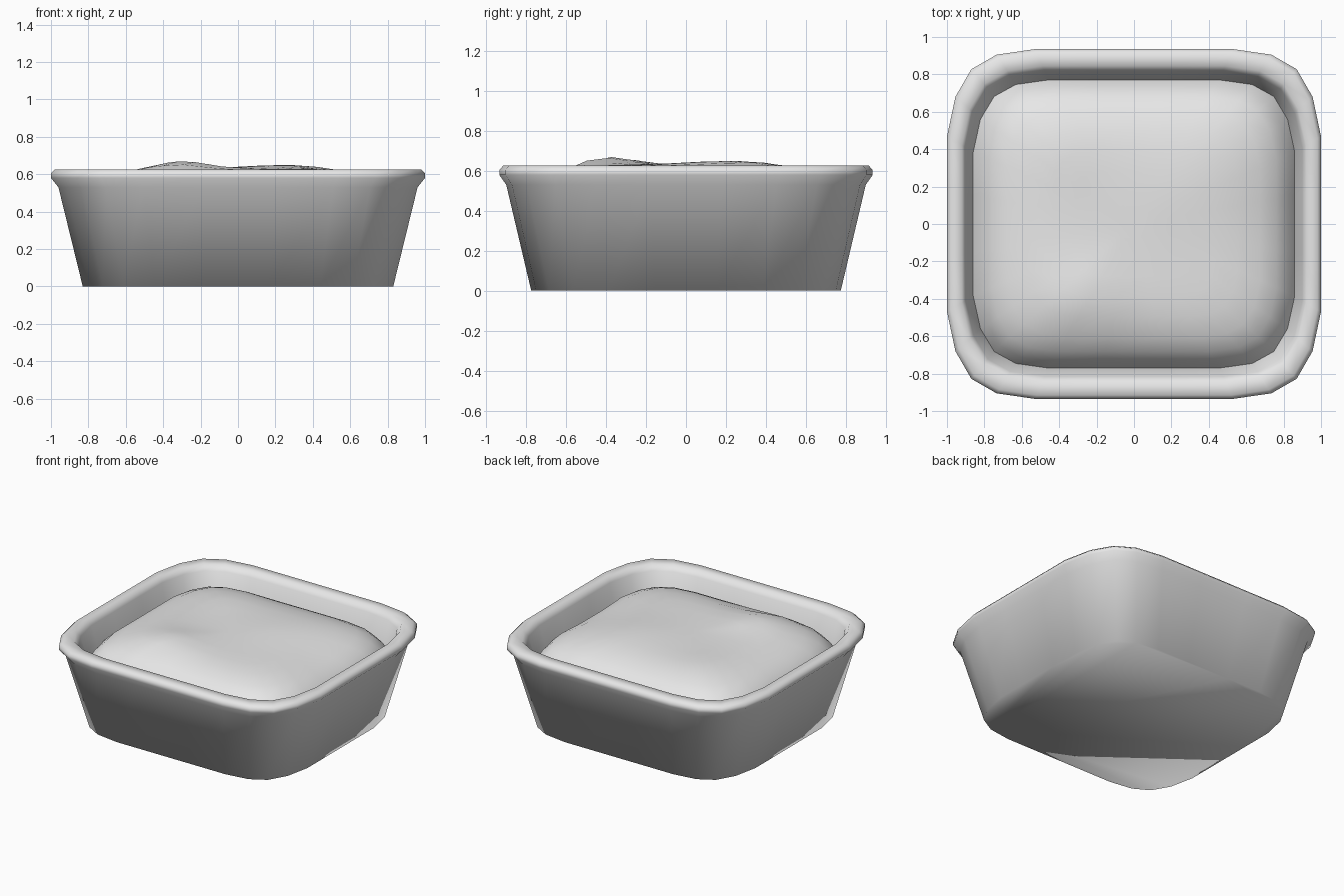
import bpy
import bmesh
import math

cube = bpy.data.objects.get("Cube")
if cube:
    bpy.data.objects.remove(cube)

grey = bpy.data.materials.new("light grey")
grey.use_nodes = True
grey.diffuse_color = (0.8, 0.8, 0.8, 1)
grey.node_tree.nodes["Principled BSDF"].inputs["Base Color"].default_value = (0.8, 0.8, 0.8, 1)

# Rounded-square outline: one corner, mirrored into four
CORNER = [(1, 0.2), (1, 0.5), (0.955, 0.727), (0.87, 0.885), (0.735, 0.968), (0.53, 1), (0.2, 1)]
flipped = [(-x, y) for x, y in reversed(CORNER)]
OUTLINE = CORNER + flipped
OUTLINE += [(-x, -y) for x, y in OUTLINE]


def add_ring(bm, half_x, half_y, height):
    """One outline loop; height is a function of x and y."""
    points = [(u * half_x, v * half_y) for u, v in OUTLINE]
    return [bm.verts.new((x, y, height(x, y))) for x, y in points]


def bridge(bm, lower, upper):
    n = len(lower)
    for i in range(n):
        j = (i + 1) % n
        bm.faces.new((lower[i], lower[j], upper[j], upper[i]))


def finish(bm, name, angle):
    mesh = bpy.data.meshes.new(name)
    bm.to_mesh(mesh)
    bm.free()
    mesh.materials.append(grey)
    obj = bpy.data.objects.new(name, mesh)
    bpy.context.collection.objects.link(obj)
    bpy.ops.object.select_all(action="DESELECT")
    obj.select_set(True)
    bpy.context.view_layer.objects.active = obj
    bpy.ops.object.shade_smooth_by_angle(angle=math.radians(angle))
    return obj


# Tapered pot with flared lip and inner wall: half width, half depth, height
POT = [(0.83, 0.775, 0), (0.96, 0.9, 0.53), (1, 0.935, 0.58), (1, 0.935, 0.605),
       (0.98, 0.915, 0.626), (0.92, 0.845, 0.626), (0.9, 0.815, 0.59), (0.85, 0.76, 0.38)]
bm = bmesh.new()
rings = [add_ring(bm, hx, hy, lambda x, y, z=z: z) for hx, hy, z in POT]
bm.faces.new(list(reversed(rings[0])))
for a, b in zip(rings, rings[1:]):
    bridge(bm, a, b)
finish(bm, "pot", 80)


# Soil mound: uneven lumps on a domed surface
def lump(x, y, cx, cy, size, height):
    return height * math.exp(-((x - cx) ** 2 + (y - cy) ** 2) / size ** 2)


def lumps(x, y):
    return (lump(x, y, -0.3, -0.4, 0.2, 0.042) + lump(x, y, 0.25, 0.2, 0.3, 0.02)
            + lump(x, y, -0.4, 0.4, 0.2, 0.012) - lump(x, y, 0.7, 0, 0.25, 0.02))


SOIL = [(1, 0.41), (0.95, 0.49), (0.88, 0.55), (0.78, 0.59), (0.64, 0.618),
        (0.5, 0.628), (0.36, 0.63), (0.22, 0.63), (0.1, 0.63)]
bm = bmesh.new()
rings = [add_ring(bm, 0.865 * s, 0.775 * s, lambda x, y, z=z: z + lumps(x, y)) for s, z in SOIL]
for a, b in zip(rings, rings[1:]):
    bridge(bm, a, b)
bm.faces.new(rings[-1])
finish(bm, "soil", 60)
